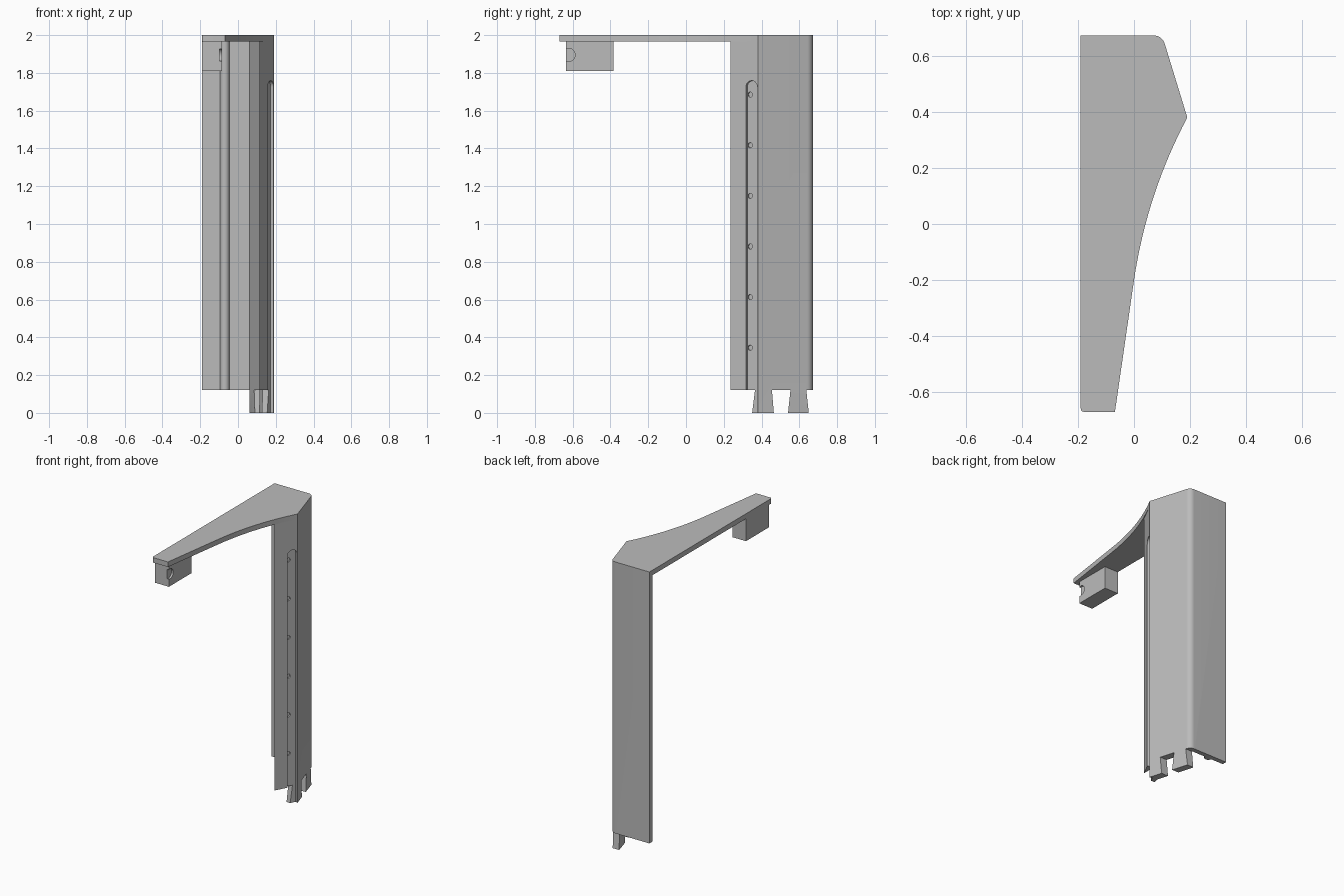
import bpy, bmesh, math
from mathutils import Vector
from mathutils.geometry import interpolate_bezier

cube = bpy.data.objects.get("Cube")
if cube:
    bpy.data.objects.remove(cube, do_unlink=True)

grey = bpy.data.materials.new("plain grey")
grey.use_nodes = True
colour = (0.5, 0.5, 0.5, 1)
grey.diffuse_color = colour
grey.node_tree.nodes["Principled BSDF"].inputs["Base Color"].default_value = colour


def prism(name, outline, start, depth):
    """Extrude a closed outline of 3D points along depth."""
    bm = bmesh.new()
    base = bm.faces.new([bm.verts.new(Vector(p) + Vector(start)) for p in outline])
    top = bmesh.ops.extrude_face_region(bm, geom=[base])["geom"]
    bmesh.ops.translate(bm, vec=depth, verts=[v for v in top if isinstance(v, bmesh.types.BMVert)])
    bmesh.ops.recalc_face_normals(bm, faces=bm.faces)
    mesh = bpy.data.meshes.new(name)
    bm.to_mesh(mesh)
    bm.free()
    obj = bpy.data.objects.new(name, mesh)
    bpy.context.collection.objects.link(obj)
    mesh.materials.append(grey)
    return obj


def upright(name, outline, low, high):
    return prism(name, [(x, y, 0) for x, y in outline], (0, 0, low), (0, 0, high - low))


def sideways(name, outline, left, right):
    return prism(name, [(0, y, z) for y, z in outline], (left, 0, 0), (right - left, 0, 0))


def box(name, x0, x1, y0, y1, z0, z1):
    return upright(name, [(x0, y0), (x1, y0), (x1, y1), (x0, y1)], z0, z1)


def arc(cx, cy, r, start, end, steps=8):
    angles = [math.radians(start + (end - start) * i / steps) for i in range(steps + 1)]
    return [(cx + r * math.cos(a), cy + r * math.sin(a)) for a in angles]


def cut(target, cutter):
    mod = target.modifiers.new("cut", "BOOLEAN")
    mod.operation, mod.solver, mod.object = "DIFFERENCE", "EXACT", cutter
    bpy.context.view_layer.objects.active = target
    bpy.ops.object.modifier_apply(modifier=mod.name)
    bpy.data.objects.remove(cutter, do_unlink=True)


# Shared rounded back corner and leading edge
corner = arc(0.071, 0.632, 0.04, 90, 16)
edge = (0.19, 0.38)

# Top plate with a sweeping right side
sweep = [tuple(p[:2]) for p in interpolate_bezier(
    Vector((*edge, 0)), Vector((0.09, 0.19, 0)), Vector((0.03, 0, 0)), Vector((0, -0.2, 0)), 18)]
plate = upright("top_plate", [(-0.19, 0.672)] + corner + sweep + [(-0.068, -0.67)]
                + arc(-0.178, -0.658, 0.012, 270, 180, 4), 1.965, 2)

# Folded column: back wall, side wall and front lip
column = upright("column", [(-0.19, 0.672)] + corner + [
    edge, (0.115, 0.235), (0.115, 0.3), (0.135, 0.385), (0.06, 0.64), (-0.19, 0.64)], 0, 1.97)

# Cut the foot down to two flared tabs
cut(column, box("foot_cutter", -0.3, 0.06, 0.1, 0.8, -0.1, 0.12))
for gap in ([(0.1, 0), (0.35, 0), (0.365, 0.12), (0.1, 0.12)],
            [(0.465, 0), (0.54, 0), (0.553, 0.12), (0.455, 0.12)],
            [(0.65, 0), (0.8, 0), (0.8, 0.12), (0.637, 0.12)]):
    shifted = [(y, z if z else -0.001) for y, z in gap]
    cut(column, sideways("tab_cutter", shifted, -0.3, 0.3))

# Round-topped groove down the lip face
along = Vector((0.46, 0.888, 0))
normal = Vector((0.888, -0.46, 0))
centre = Vector((0.173, 0.347, 0))
groove = [(-0.034, -0.1), (0.034, -0.1)] + arc(0, 1.725, 0.034, 0, 180, 12)
cut(column, prism("groove_cutter", [centre + along * s + Vector((0, 0, z)) for s, z in groove],
                  normal * -0.018, normal * 0.05))

# Row of small holes in the groove
for i in range(6):
    hole = arc(-0.018, 0.345 + 0.268 * i, 0.014, 0, 330, 11)
    cut(column, prism("hole_cutter", [centre + along * s + Vector((0, 0, z)) for s, z in hole],
                      normal * -0.028, normal * 0.02))

# Half-round rib on the inside of the back wall
rib = upright("back_rib", arc(-0.07, 0.641, 0.025, 180, 360, 8), 0.12, 1.966)

# Hanging block under the tip, with a round recess at its front
block = box("hanging_block", -0.19, -0.085, -0.635, -0.385, 1.81, 1.966)
cut(block, sideways("recess_cutter", arc(-0.622, 1.895, 0.035, 0, 345, 23), -0.098, -0.05))

# Smooth the rounded corners while keeping folds sharp
bpy.ops.object.select_all(action="DESELECT")
for obj in (plate, column, rib, block):
    obj.select_set(True)
    bpy.context.view_layer.objects.active = obj
bpy.ops.object.shade_smooth_by_angle(angle=math.radians(25))
